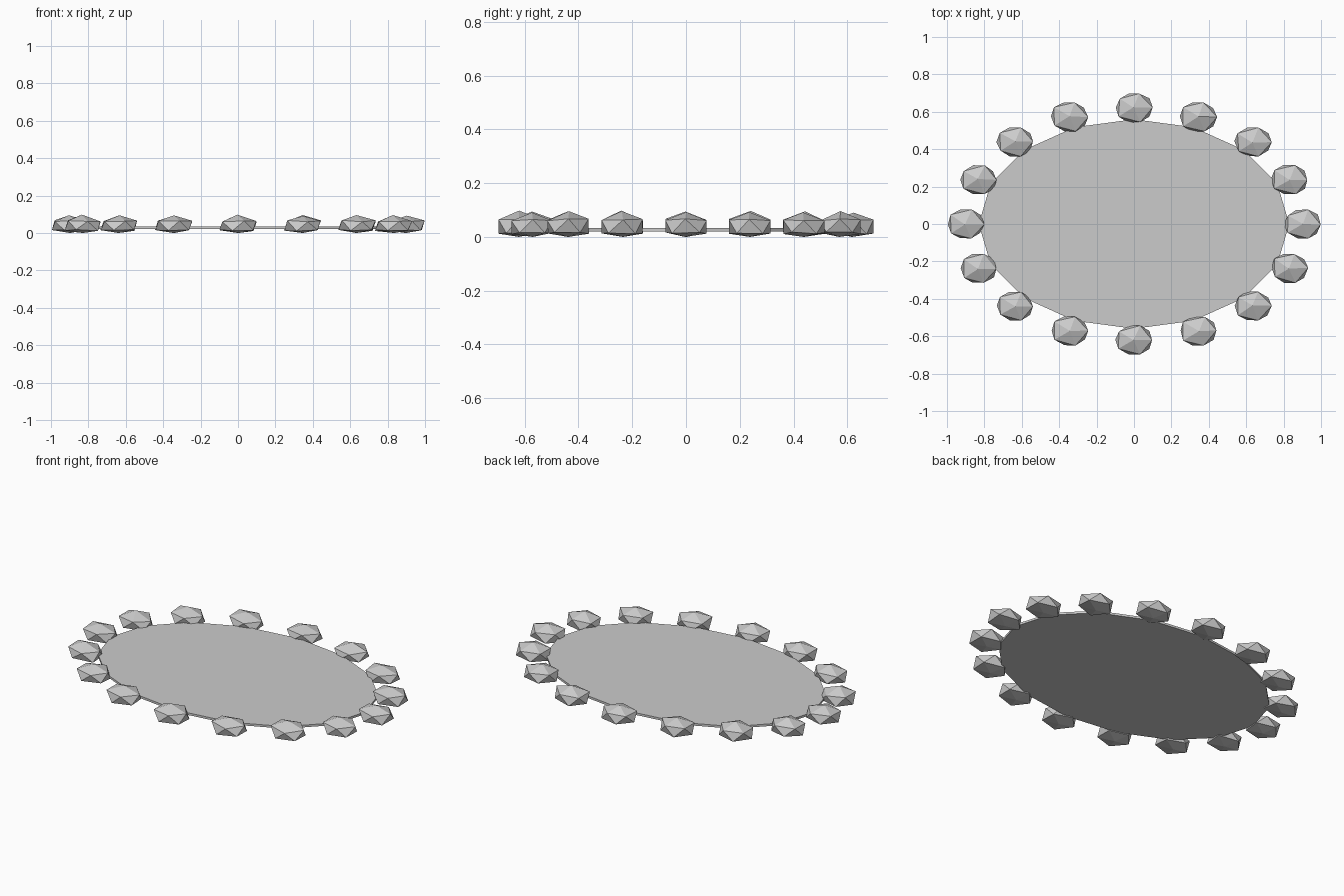
import bpy, bmesh, math, random

if "Cube" in bpy.data.objects:
    bpy.data.objects.remove(bpy.data.objects["Cube"])

random.seed(4)
SIDES = 16

def add_object(name, bm):
    mesh = bpy.data.meshes.new(name)
    bm.to_mesh(mesh)
    bm.free()
    obj = bpy.data.objects.new(name, mesh)
    bpy.context.collection.objects.link(obj)
    return obj

# water: thin oval slab
bm = bmesh.new()
bmesh.ops.create_cone(bm, cap_ends=True, segments=SIDES, radius1=1, radius2=1, depth=1)
for v in bm.verts:
    a = math.atan2(v.co.y, v.co.x)
    # snap corners to the stone directions
    a = round(a / (2 * math.pi / SIDES)) * 2 * math.pi / SIDES
    v.co = (0.83 * math.cos(a), 0.56 * math.sin(a), 0.0275 + v.co.z * 0.013)
add_object("water", bm)

# rim stones: squashed faceted rocks, flattened at the ground
for i in range(SIDES):
    a = 2 * math.pi * i / SIDES
    cx, cy = 0.9 * math.cos(a), 0.62 * math.sin(a)
    bm = bmesh.new()
    bmesh.ops.create_icosphere(bm, subdivisions=1, radius=0.11)
    for v in bm.verts:
        x, y, z = v.co
        j = [random.uniform(-0.004, 0.004) for _ in range(3)]
        v.co = (max(-0.1, min(0.1, x + j[0])) + cx,
                max(-0.077, min(0.077, y * 0.84 + j[1])) + cy,
                max(0.004 if z > -0.1 else 0.0, z * 0.5 + j[2] + 0.039))
    add_object(f"rim_stone_{i + 1}", bm)
